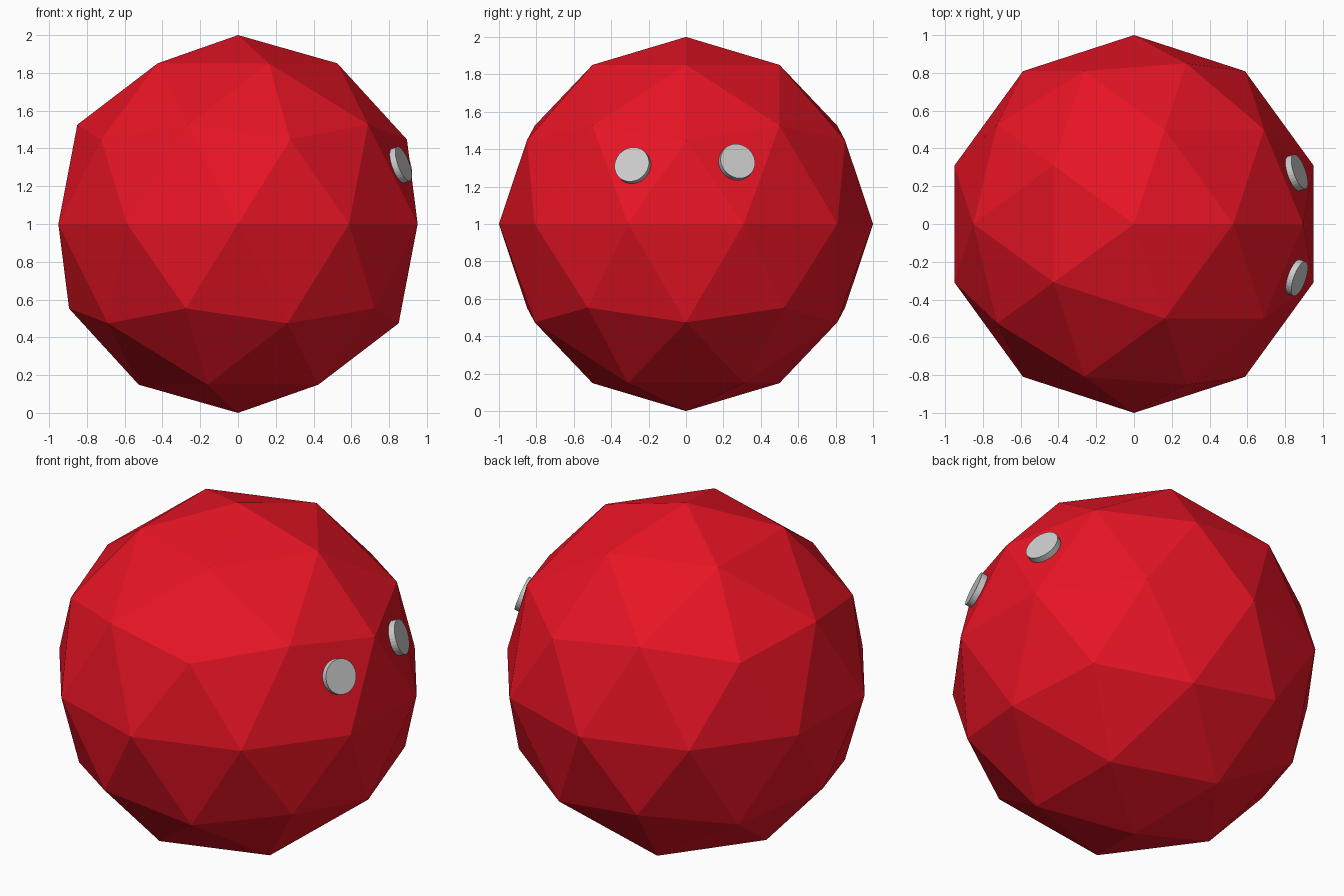
import bpy
from mathutils import Vector

if "Cube" in bpy.data.objects:
    bpy.data.objects.remove(bpy.data.objects["Cube"])

red = bpy.data.materials.new("red")
red.diffuse_color = (0.8, 0.007, 0.018, 1)
red.use_nodes = True
red.node_tree.nodes["Principled BSDF"].inputs["Base Color"].default_value = red.diffuse_color

# Low-poly faceted body
bpy.ops.mesh.primitive_ico_sphere_add(subdivisions=2, radius=1, location=(0, 0, 1))
body = bpy.context.object
body.name = "body"
body.data.materials.append(red)


def eye(name, centre, normal):
    """Thin disc lying flat on one facet of the body."""
    bpy.ops.mesh.primitive_cylinder_add(
        vertices=32, radius=0.097, depth=0.04, location=centre,
        rotation=Vector(normal).to_track_quat('Z', 'Y').to_euler())
    bpy.context.object.name = name


# Pair of eyes on the +x side, one slightly higher than the other
eye("eye_front", (0.859, -0.284, 1.312), (0.89, -0.314, 0.331))
eye("eye_back", (0.859, 0.271, 1.330), (0.89, 0.314, 0.331))
